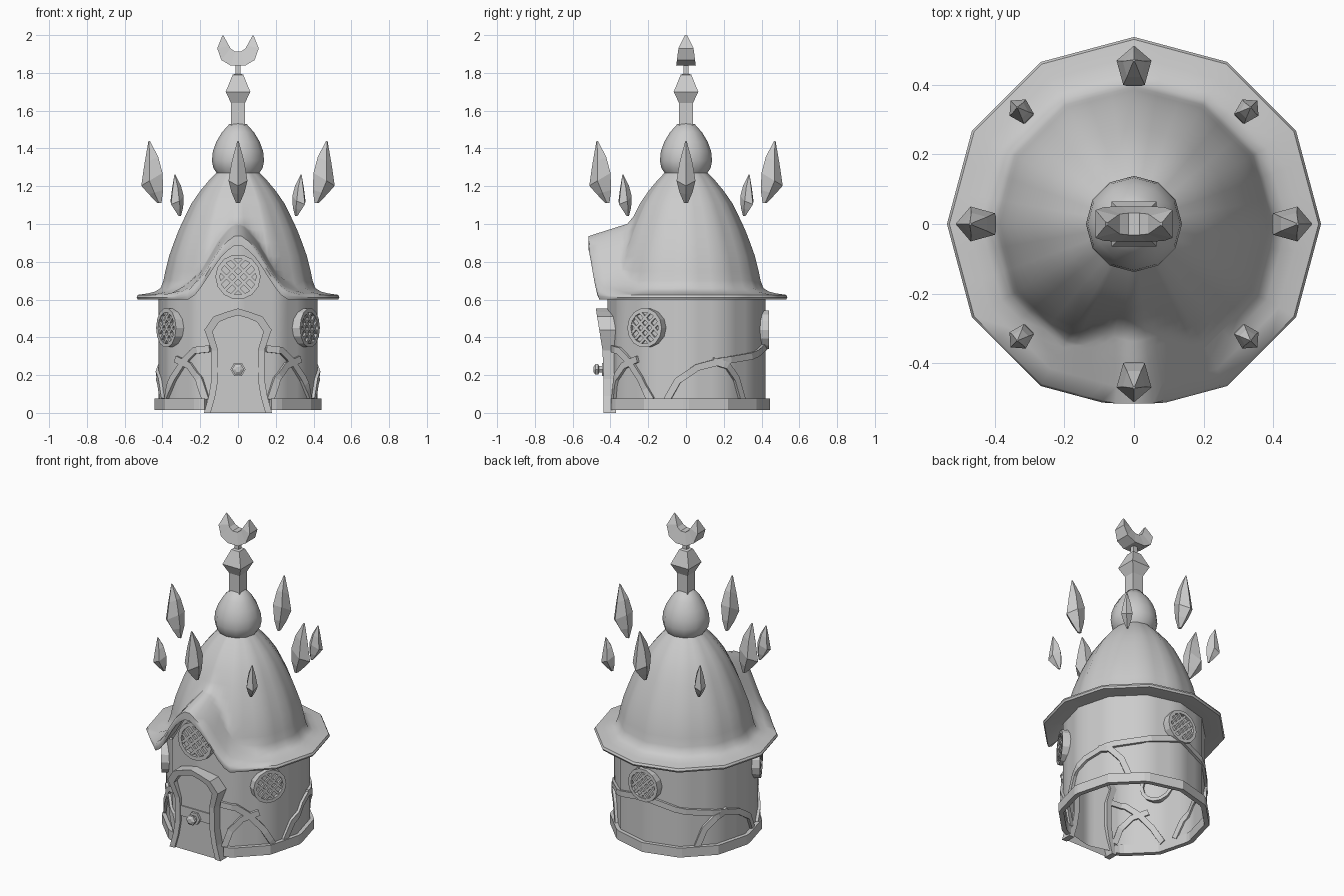
import bpy, bmesh
from math import sin, cos, pi, radians, sqrt
from mathutils import Matrix, Vector

if "Cube" in bpy.data.objects:
    bpy.data.objects.remove(bpy.data.objects["Cube"], do_unlink=True)

GREY = (0.6, 0.6, 0.6, 1)
mat = bpy.data.materials.new("stone_grey")
mat.use_nodes = True
mat.diffuse_color = GREY
mat.node_tree.nodes["Principled BSDF"].inputs["Base Color"].default_value = GREY


def sheet(name, rows, loop=False, ring=False, caps=False, smooth=0, matrix=None):
    """Skin rows of points; loop closes each row, ring joins last row to first."""
    bm = bmesh.new()
    vs = [[bm.verts.new(p) for p in row] for row in rows]
    n = len(rows[0])
    for i in range(len(vs) if ring else len(vs) - 1):
        a, b = vs[i], vs[(i + 1) % len(vs)]
        for j in range(n if loop else n - 1):
            k = (j + 1) % n
            bm.faces.new((a[j], a[k], b[k], b[j]))
    if caps:
        bm.faces.new(vs[0])
        bm.faces.new(vs[-1])
    bmesh.ops.remove_doubles(bm, verts=bm.verts[:], dist=0.0005)
    bmesh.ops.recalc_face_normals(bm, faces=bm.faces[:])
    me = bpy.data.meshes.new(name)
    bm.to_mesh(me)
    bm.free()
    me.materials.append(mat)
    ob = bpy.data.objects.new(name, me)
    bpy.context.collection.objects.link(ob)
    if matrix:
        ob.matrix_world = matrix
    if smooth:
        bpy.ops.object.select_all(action='DESELECT')
        ob.select_set(True)
        bpy.context.view_layer.objects.active = ob
        bpy.ops.object.shade_smooth_by_angle(angle=radians(smooth))
    return ob


def lerp_table(table, t):
    for (a, u), (b, v) in zip(table, table[1:]):
        if t <= b:
            return u + (v - u) * max(0, (t - a) / (b - a))
    return table[-1][1]


def on_wall(deg, r, z):
    """Point on a twelve-sided drum."""
    r *= cos(pi / 12) / cos(radians(deg % 30 - 15))
    return Vector((r * cos(radians(deg)), r * sin(radians(deg)), z))


def lathe(name, profile, sides, smooth=0, turn=0):
    rows = [[(r * cos(2 * pi * k / sides + turn), r * sin(2 * pi * k / sides + turn), z)
             for k in range(sides)] for r, z in profile]
    return sheet(name, rows, loop=True, smooth=smooth)


# Roof: bell-shaped lathe lifted into a pointed gable at the front
GABLE = [(0, .945), (.04, .925), (.1, .86), (.16, .76), (.2, .695), (.24, .645), (.29, .61), (.6, .3)]
ANGLES = [a for a in range(0, 360, 10) if not 240 <= a <= 300] + list(range(240, 301, 4))
ANGLES.sort()


def roof_point(deg, r, z, drop=0):
    p = on_wall(deg, r, z)
    if p.y < -.2:
        p.y = max(p.y, -.515)
        p.z = max(z, lerp_table(GABLE, abs(p.x)) + .3 * (p.y + .515) - drop)
    return p


ROOF = [(.40, .61, .05), (.47, .602, .05), (.53, .60, .05), (.537, .612, .02), (.53, .625, 0),
        (.48, .632, 0), (.44, .642, 0), (.41, .66, 0), (.395, .70, 0), (.385, .75, 0),
        (.365, .83, 0), (.34, .90, 0), (.313, .97, 0), (.28, 1.04, 0), (.245, 1.11, 0),
        (.20, 1.175, 0), (.15, 1.235, 0), (.11, 1.275, 0)]
sheet("roof", [[roof_point(a, *q) for a in ANGLES] for q in ROOF], loop=True, smooth=50)

# Wall: open drum that rises under the gable
wall = []
for a in ANGLES:
    foot = on_wall(a, .42, .02)
    top = max(.615, lerp_table(GABLE, abs(foot.x)) - .03) if foot.y < 0 else .615
    wall.append([foot, (foot.x, foot.y, top)])
sheet("wall", wall, ring=True, smooth=40)

# Base band, broken at the doorway
sheet("base_band", [[on_wall(a, r, z) for r, z in ((.415, .015), (.445, .015), (.445, .075), (.415, .075))]
                    for a in range(-66, 247, 4)], loop=True, caps=True)

# Timber ribs curving over the wall, mirrored left and right
RIBS = [[(-69, .34), (-57, .33), (-46, .27), (-35, .18), (-26, .07)],
        [(-66, .07), (-61, .18), (-52, .25), (-38, .285)],
        [(-14, .07), (-6, .17), (8, .24), (27, .275), (55, .30), (90, .36)],
        [(46, .07), (40, .18), (31, .25), (20, .275)]]


def rib(name, pts, flip):
    path = []
    for (a, u), (b, v) in zip(pts, pts[1:]):
        path += [(a + (b - a) * k / 4, u + (v - u) * k / 4) for k in range(4)]
    path.append(pts[-1])
    rows = []
    for i, (a, z) in enumerate(path):
        p, q = path[max(i - 1, 0)], path[min(i + 1, len(path) - 1)]
        d = Vector((radians(q[0] - p[0]) * .42, q[1] - p[1])).normalized() * .018
        row = []
        for s, r in ((1, .41), (1, .437), (-1, .437), (-1, .41)):
            ang = a - s * d.y / .42 * 180 / pi
            row.append(on_wall(180 - ang if flip else ang, r, z + s * d.x))
        rows.append(row)
    sheet(name, rows, loop=True, caps=True)


for i, pts in enumerate(RIBS):
    rib(f"left_rib_{i + 1}", pts, False)
    rib(f"right_rib_{i + 1}", pts, True)


# Round lattice windows
def window(name, deg, dist, z, r):
    m = Matrix.Translation((0, 0, z)) @ Matrix.Rotation(radians(deg + 90), 4, 'Z')
    rim = []
    for k in range(14):
        c, s = cos(2 * pi * k / 14), sin(2 * pi * k / 14)
        rim.append([(q * c, -d, q * s) for q, d in ((r, dist - .04), (r, dist + .015),
                    (r * .8, dist + .015), (r * .8, dist - .04))])
    sheet(name + "_frame", rim, loop=True, ring=True, matrix=m)
    sheet(name + "_pane", [[(q * r * cos(2 * pi * k / 14), -dist + .003, q * r * sin(2 * pi * k / 14))
                            for k in range(14)] for q in (.85, 0)], loop=True, matrix=m)
    for tilt in (45, -45):
        for off in (-.45, 0, .45):
            h, w = r * .85 * sqrt(1 - off * off), r * .07
            bar = [[(x, -dist + y, off * r * .8 + v) for y, v in ((0, -w), (-.012, -w), (-.012, w), (0, w))]
                   for x in (-h, h)]
            sheet(name + "_bar", bar, loop=True, caps=True,
                  matrix=m @ Matrix.Rotation(radians(tilt), 4, 'Y'))


window("left_window", -30, .425, .45, .105)
window("right_window", 210, .425, .45, .105)
window("back_window", 90, .425, .44, .105)
window("gable_window", -90, .425, .72, .12)

# Door with a flared, leaning frame
OUTER = [(.18, 0), (.155, .09), (.14, .18), (.14, .33), (.178, .44), (.13, .51), (.06, .535), (0, .553)]
INNER = [(.145, 0), (.12, .09), (.105, .18), (.105, .33), (.135, .43), (.10, .482), (.05, .503), (0, .517)]


def both_sides(half):
    return [(-x, z) for x, z in half] + [p for p in half[-2::-1]]


def face_y(z):
    return -.437 - .04 * max(0, (z - .3) / .25)


sheet("door_frame", [[(a, -.37, b), (a, face_y(b), b), (c, face_y(d), d), (c, -.37, d)]
                     for (a, b), (c, d) in zip(both_sides(OUTER), both_sides(INNER))], loop=True, caps=True)
sheet("door_panel", [[(-x, -.424, z), (x, -.424, z)] for x, z in INNER])
sheet("door_band", [[(x, y, z) for y, z in ((-.42, .215), (-.431, .215), (-.431, .28), (-.42, .28))]
                    for x in (-.105, .105)], loop=True, caps=True)

# Door knob
knob = lathe("door_knob", [(0, .42), (.04, .42), (.04, .445), (.02, .445), (.02, .46), (.032, .465),
                           (.032, .48), (.015, .49), (0, .49)], 6)
knob.matrix_world = Matrix.Translation((0, 0, .23)) @ Matrix.Rotation(pi / 2, 4, 'X')

# Roof bulb, finial and crescent
lathe("roof_bulb", [(0, 1.265), (.11, 1.265), (.13, 1.295), (.138, 1.335), (.133, 1.385), (.115, 1.435),
                    (.085, 1.485), (.045, 1.53), (0, 1.535)], 12, smooth=50)
lathe("finial", [(.052, 1.5), (.052, 1.64), (.092, 1.70), (.04, 1.79), (.02, 1.795), (.02, 1.85)], 4, turn=pi / 4)
MOON = [(.082, 2.0, .076, 1.995, .006), (.11, 1.93, .048, 1.945, .04),
        (.088, 1.868, .04, 1.93, .048), (.037, 1.838, .016, 1.913, .052)]
moon = MOON + [(-a, b, -c, d, w) for a, b, c, d, w in MOON[::-1]]
sheet("crescent", [[(a, -w, b), (a, w, b), (c, w * .6, d), (c, -w * .6, d)] for a, b, c, d, w in moon],
      loop=True, caps=True)

# Floating crystals around the roof, large and small in turn
for i in range(8):
    size, dist, z = ((1, .45, 1.11), (.66, .46, 1.043))[i % 2]
    rows = []
    for rad, lean, h, slope in ((.012, -.035, .0, 0), (.042, -.02, .06, -.3), (.062, 0, .13, -.6),
                                (.04, .005, .23, -.5), (.004, .02, .33, 0)):
        rows.append([(lean + rad * cos(t), rad * .85 * sin(t), h - slope * rad * cos(t) * -1)
                     for t in [2 * pi * k / 5 for k in range(5)]])
    m = (Matrix.Rotation(i * pi / 4, 4, 'Z') @ Matrix.Translation((dist, 0, z)) @ Matrix.Scale(size, 4))
    sheet(f"crystal_{i + 1}", rows, loop=True, caps=True, matrix=m)
